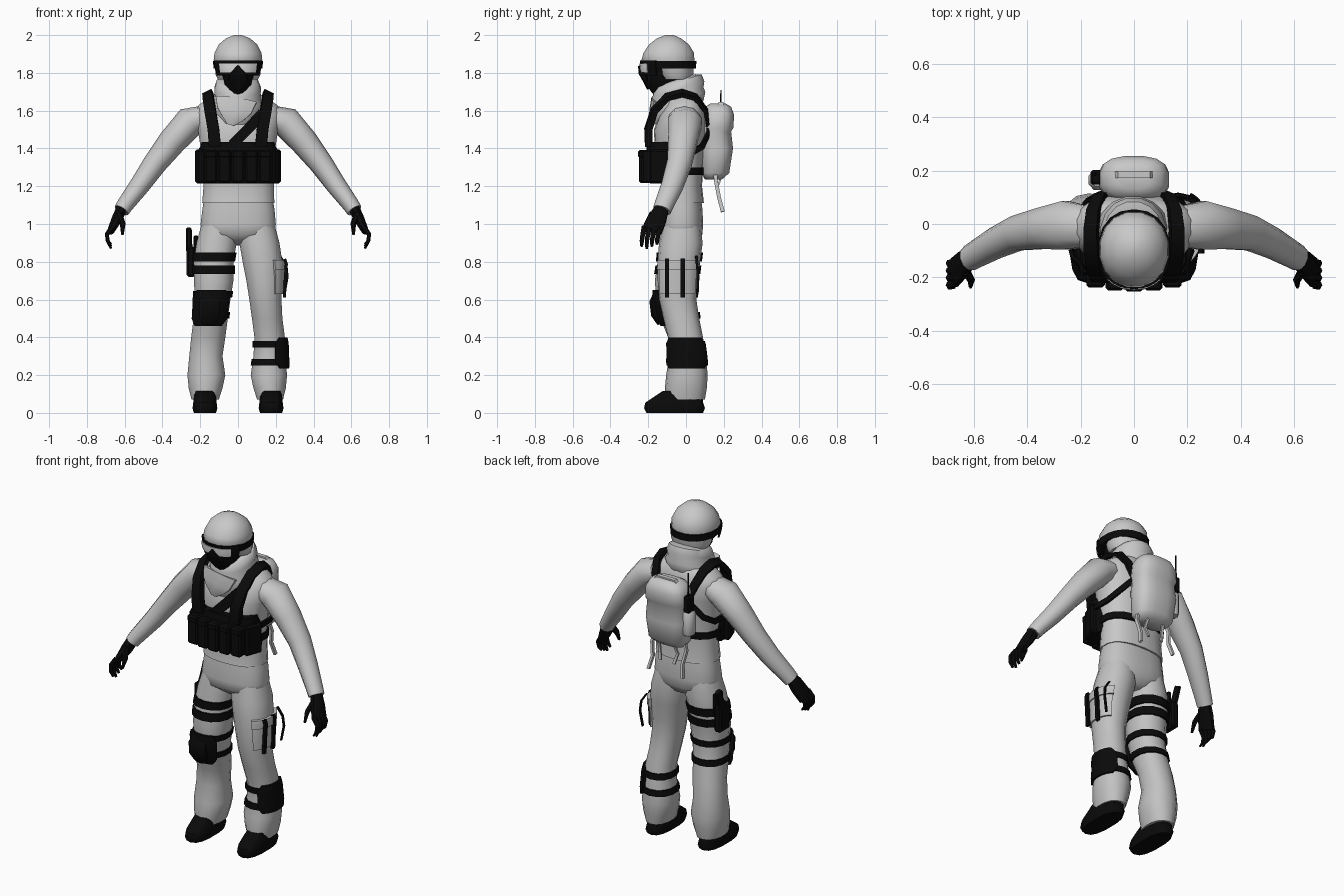
import bpy, bmesh, math
from mathutils import Vector


def material(name, v):
    m = bpy.data.materials.new(name)
    m.diffuse_color = (v, v, v, 1)
    return m


CLOTH = material("light grey cloth", 0.58)
TROUSER = material("trouser grey", 0.54)
BLACK = material("black gear", 0.003)
LENS = material("pale lens", 0.75)


def skin(name, rings, mat, angle=50):
    """Join equal-length closed rings of points into a capped solid."""
    bm = bmesh.new()
    rows = [[bm.verts.new(p) for p in r] for r in rings]
    n = len(rows[0])
    for a, b in zip(rows, rows[1:]):
        for i in range(n):
            bm.faces.new((a[i], a[(i + 1) % n], b[(i + 1) % n], b[i]))
    bm.faces.new(rows[0])
    bm.faces.new(rows[-1])
    bmesh.ops.recalc_face_normals(bm, faces=bm.faces)
    me = bpy.data.meshes.new(name)
    bm.to_mesh(me)
    bm.free()
    me.materials.append(mat)
    me.shade_smooth()
    me.set_sharp_from_angle(angle=math.radians(angle))
    ob = bpy.data.objects.new(name, me)
    bpy.context.collection.objects.link(ob)
    return ob


def spow(v, p):
    return math.copysign(abs(v) ** p, v)


def oval(ring, grow, angles, p, tilt=0):
    z, x0, x1, y0, y1 = ring
    out = []
    for a in angles:
        y = (y1 - y0 + 2 * grow) / 2 * spow(math.sin(a), 2 / p)
        out.append((((x0 + x1) / 2 + ((x1 - x0) / 2 + grow) * spow(math.cos(a), 2 / p)),
                    (y0 + y1) / 2 + y, z + tilt * y))
    return out


def loft(name, rings, mat, n=14, p=2.2, tilt=0, angle=50):
    """Stack of horizontal ovals: (z, x0, x1, y0, y1)."""
    ang = [2 * math.pi * (i + 0.5) / n for i in range(n)]
    return skin(name, [oval(r, 0, ang, p, tilt) for r in rings], mat, angle)


def at(profile, z):
    pr = sorted(profile)
    for a, b in zip(pr, pr[1:]):
        if a[0] <= z <= b[0]:
            t = (z - a[0]) / (b[0] - a[0])
            return tuple(u + (v - u) * t for u, v in zip(a, b))


def wrap(name, profile, z0, z1, grow, mat, arc=None, p=2.2, n=14, taper=0):
    """Band or partial plate hugging a profile; arc in degrees, -90 is front."""
    if arc is None:
        ang = [2 * math.pi * (i + 0.5) / n for i in range(n)]
        return skin(name, [oval(at(profile, z), grow, ang, p) for z in (z0, (z0 + z1) / 2, z1)], mat)
    rings = []
    for f in (0, .2, .5, .8, 1):
        z = z0 + (z1 - z0) * f
        cut = taper if f in (0, 1) else 0
        g = grow * (.7 if cut else 1)
        a0, a1 = arc[0] + cut, arc[1] - cut
        ang = [math.radians(a0 + (a1 - a0) * i / n) for i in range(n + 1)]
        rings.append(oval(at(profile, z), g, ang, p) + oval(at(profile, z), 0, ang[::-1], p))
    return skin(name, rings, mat)


def sweep(name, pts, mat, hint=(0, 1, 0), n=8, s=1):
    """Tube through (x, y, z, half size along hint, half size across)."""
    c = [Vector((q[0] * s, q[1], q[2])) for q in pts]
    h = Vector((hint[0] * s, hint[1], hint[2]))
    k = math.sqrt(2) if n == 4 else 1
    rings = []
    for i, q in enumerate(pts):
        t = (c[min(i + 1, len(c) - 1)] - c[max(i - 1, 0)]).normalized()
        u = (h - t * h.dot(t)).normalized()
        v = t.cross(u)
        rings.append([c[i] + k * (u * q[3] * math.cos(a) + v * q[4] * math.sin(a))
                      for a in [2 * math.pi * (j + 0.5) / n for j in range(n)]])
    return skin(name, rings, mat)


def strap(name, pts, w, th, mat, hint=(1, 0, 0), s=1):
    return sweep(name, [(*q, w / 2, th / 2) for q in pts], mat, hint, 4, s)


def box(name, c, size, mat, bevel=0.01, rz=0):
    bm = bmesh.new()
    bmesh.ops.create_cube(bm, size=1)
    bmesh.ops.scale(bm, vec=size, verts=bm.verts)
    bmesh.ops.bevel(bm, geom=bm.edges[:], offset=bevel, segments=1, affect='EDGES')
    me = bpy.data.meshes.new(name)
    bm.to_mesh(me)
    bm.free()
    me.materials.append(mat)
    ob = bpy.data.objects.new(name, me)
    ob.location = c
    ob.rotation_euler.z = rz
    bpy.context.collection.objects.link(ob)
    return ob


# Torso and hips
TORSO = [(1.11, -.192, .195, -.142, .095), (1.2, -.185, .192, -.13, .085), (1.3, -.19, .19, -.145, .09),
         (1.4, -.2, .2, -.165, .1), (1.5, -.215, .215, -.17, .11), (1.58, -.235, .235, -.14, .11),
         (1.63, -.21, .21, -.11, .095), (1.67, -.15, .15, -.1, .085), (1.7, -.08, .08, -.09, .05)]
loft("jacket", TORSO, CLOTH, 18, 2.4)
loft("hips", [(1.18, -.175, .175, -.12, .075), (1.08, -.19, .195, -.132, .088), (1.0, -.2, .202, -.14, .092),
              (.945, -.195, .2, -.138, .088), (.9, -.08, .08, -.08, .06), (.885, -.03, .03, -.04, .03)],
     TROUSER, 20, 2.5, 0, 70)

# Legs: one profile, the right one mirrored with its knee a little forward
LEG = [(1.1, .02, .17, -.11, .06), (1.0, .006, .195, -.122, .075), (.9, .005, .222, -.143, .088),
       (.8, .022, .237, -.15, .075), (.7, .042, .235, -.15, .062), (.6, .058, .232, -.142, .055),
       (.5, .072, .237, -.12, .07), (.4, .085, .25, -.095, .09), (.3, .08, .252, -.088, .105),
       (.2, .065, .262, -.105, .115), (.13, .08, .255, -.112, .11), (.07, .1, .24, -.11, .1)]
RLEG = [(z, -x1 - (.008 if z < .35 else 0), -x0 + (.02 if .35 < z < .75 else 0),
         y0 - (.015 if .45 < z < .75 else 0), y1) for z, x0, x1, y0, y1 in LEG]
loft("left_trouser_leg", LEG, TROUSER)
loft("right_trouser_leg", RLEG, TROUSER)

# Boots
for s, side in ((1, "left"), (-1, "right")):
    rows = [(0, .115, .235, -.21, .09), (.025, .108, .242, -.222, .1), (.055, .112, .238, -.215, .09),
            (.085, .115, .235, -.17, .088), (.115, .12, .232, -.125, .085)]
    loft(side + "_boot", [(z, min(a * s, b * s), max(a * s, b * s), c, d) for z, a, b, c, d in rows],
         BLACK, 14, 2.6, 0, 40)

# Arms and gloves
for s, side in ((1, "left"), (-1, "right")):
    sweep(side + "_sleeve", [(.17, -.01, 1.57, .08, .06), (.255, -.005, 1.54, .095, .083),
                             (.35, -.018, 1.435, .08, .074), (.44, -.035, 1.32, .068, .063),
                             (.52, -.072, 1.205, .06, .054), (.595, -.115, 1.105, .052, .045),
                             (.617, -.128, 1.072, .05, .042)], CLOTH, n=10, s=s)
    sweep(side + "_glove_palm", [(.607, -.12, 1.1, .035, .032), (.64, -.15, 1.03, .052, .03),
                                 (.672, -.18, .965, .058, .02)], BLACK, s=s)
    for i in range(4):
        y = -.14 - .027 * i
        sweep(side + "_glove_finger", [(.664, y, .985, .015, .015), (.694, y - .008, .945, .014, .012),
                                       (.69, y - .013, .91, .013, .01),
                                       (.672, y - .014, .87 + .012 * abs(i - 2), .008, .006)],
              BLACK, n=6, s=s)
    sweep(side + "_glove_thumb", [(.632, -.175, 1.055, .02, .018), (.61, -.208, 1.0, .016, .015),
                                  (.612, -.235, .945, .008, .007)], BLACK, n=6, s=s)

# Head, goggles and helmet
HEAD = [(1.66, -.05, .05, -.15, .0), (1.7, -.05, .05, -.185, .0), (1.74, -.072, .072, -.208, .01),
        (1.8, -.088, .088, -.215, .01), (1.88, -.09, .09, -.2, .01)]
loft("face_mask", HEAD, BLACK)
loft("helmet_shell", [(1.85, -.128, .128, -.225, .045), (1.868, -.131, .131, -.238, .047),
                      (1.905, -.127, .127, -.228, .045), (1.95, -.104, .104, -.198, .018),
                      (1.983, -.065, .065, -.155, -.025), (2.0, -.02, .02, -.11, -.065)], CLOTH, 16, 2.1)
loft("helmet_neck_guard", [(1.765, -.108, .108, -.13, .03), (1.79, -.12, .12, -.15, .04),
                           (1.86, -.125, .125, -.17, .044)], CLOTH, 16, 2.1)
GOG = [(1.77, -.108, .108, -.222, .03), (1.82, -.125, .125, -.23, .046), (1.87, -.129, .129, -.234, .05)]
wrap("goggle_strap", GOG, 1.822, 1.862, .006, BLACK, n=18)
wrap("goggle_frame", GOG, 1.785, 1.866, .01, BLACK, (-155, -25), n=12)
wrap("goggle_lens", GOG, 1.803, 1.85, .014, LENS, (-133, -47), n=10)
sweep("mask_nose", [(0, -.248, 1.838, .005, .006), (0, -.238, 1.8, .045, .014), (0, -.215, 1.765, .06, .016),
                    (0, -.195, 1.715, .02, .012)], BLACK, (1, 0, 0), 6)

# Scarf with two soft folds and a front drape
loft("scarf", [(1.56, -.11, .1, -.17, .06), (1.61, -.137, .13, -.19, .095), (1.655, -.142, .135, -.187, .105),
               (1.685, -.124, .12, -.178, .095), (1.715, -.128, .124, -.18, .1), (1.755, -.114, .108, -.165, .085),
               (1.765, -.085, .08, -.14, .05)], CLOTH, 16, 2.1, .3)
sweep("scarf_drape", [(-.01, -.155, 1.66, .115, .03), (-.02, -.175, 1.6, .095, .02), (-.03, -.18, 1.56, .06, .015),
                      (-.04, -.178, 1.525, .02, .008)], CLOTH, (1, 0, 0), 10)

# Chest rig with pouches
loft("chest_rig", [(1.215, -.195, .195, -.19, .0), (1.24, -.207, .205, -.2, .01), (1.38, -.207, .205, -.212, .0),
                   (1.435, -.195, .195, -.205, -.03)], BLACK, 18, 2.8)
for i in range(5):
    x = -.144 + .072 * i
    box("rig_pouch", (x, -.215 + .7 * x * x, 1.298), (.068, .07, .16), BLACK)
    box("rig_pouch_flap", (x, -.218 + .7 * x * x, 1.37), (.069, .07, .045), BLACK)
for s in (1, -1):
    box("rig_side_pouch", (.188 * s, -.135, 1.305), (.05, .11, .18), BLACK, rz=-.35 * s)
wrap("rig_waist_strap", TORSO, 1.26, 1.3, .01, BLACK, p=2.4, n=18)
for s, side in ((1, "left"), (-1, "right")):
    sweep(side + "_shoulder_strap", [(.122, -.197, 1.41, .032, .02), (.13, -.2, 1.5, .03, .02),
                                     (.147, -.168, 1.6, .029, .016), (.158, -.1, 1.672, .028, .013),
                                     (.16, -.02, 1.693, .027, .012), (.152, .05, 1.672, .025, .012),
                                     (.13, .105, 1.6, .023, .01), (.09, .12, 1.5, .02, .009)],
          BLACK, (1, 0, -.5), 4, s)
    strap(side + "_back_strap", [(.06, .122, 1.56), (.12, .118, 1.48), (.18, .085, 1.41), (.208, .02, 1.37),
                                 (.21, -.08, 1.37)], .032, .014, BLACK, (0, 0, 1), s)
strap("chest_diagonal_strap", [(-.03, -.188, 1.42), (.05, -.192, 1.5), (.13, -.178, 1.585)], .055, .02, BLACK)

# Backpack, radio and loose ties
loft("backpack", [(1.235, -.09, .09, .1, .19), (1.27, -.122, .122, .08, .23), (1.4, -.132, .132, .08, .25),
                  (1.49, -.127, .127, .08, .24), (1.51, -.133, .133, .08, .253), (1.58, -.128, .128, .085, .255),
                  (1.62, -.105, .105, .1, .24), (1.638, -.06, .06, .13, .21)], CLOTH, 16, 2.8, 0, 60)
strap("pack_handle", [(-.07, .185, 1.625), (-.06, .185, 1.642), (.06, .185, 1.642), (.07, .185, 1.625)],
      .025, .01, CLOTH, (0, 1, 0))
loft("canteen", [(1.33, -.165, -.105, .13, .2), (1.35, -.172, -.1, .125, .205), (1.46, -.172, -.1, .125, .205),
                 (1.48, -.16, -.11, .14, .19)], CLOTH, 8)
box("radio", (-.142, .175, 1.52), (.042, .055, .1), BLACK, .008)
sweep("radio_antenna", [(-.145, .185, 1.56, .006, .006), (-.145, .185, 1.71, .004, .004)], BLACK, n=6)
for s in (1, -1):
    strap("pack_tie", [(.09, .15, 1.3), (.115, .16, 1.22), (.1, .175, 1.14), (.115, .195, 1.065)],
          .02, .014, CLOTH, (0, 1, 0), s)
    strap("pack_short_tie", [(.05, .19, 1.26), (.06, .165, 1.19), (.045, .18, 1.13)], .016, .01, CLOTH, (1, 0, 0), s)

# Right thigh holster and knee pad
for z in (.735, .802):
    wrap("holster_strap", RLEG, z, z + .046, .009, BLACK)
box("holster", (-.25, .01, .8), (.045, .1, .16), BLACK)
box("holster_hanger", (-.222, .01, .88), (.025, .07, .12), BLACK, .006)
sweep("pistol_grip", [(-.258, .02, .86, .03, .018), (-.26, .045, .92, .024, .016),
                      (-.26, .065, .975, .024, .015)], BLACK, n=6)
for z in (.5, .61):
    wrap("right_knee_strap", RLEG, z, z + .035, .008, BLACK)
wrap("right_knee_pad", RLEG, .46, .65, .022, BLACK, (-150, -42), taper=14)
sweep("right_knee_cap", [(-.155, -.135, .475, .045, .02), (-.152, -.163, .52, .06, .024),
                         (-.15, -.172, .59, .06, .024), (-.148, -.155, .635, .045, .015)], BLACK, (1, 0, 0), 8)

# Left slipped knee pad and cargo pocket
for z in (.25, .345):
    wrap("left_knee_strap", LEG, z, z + .035, .008, BLACK)
wrap("left_knee_pad", LEG, .235, .4, .018, BLACK, (-72, 66), taper=16)
wrap("cargo_pocket", LEG, .63, .79, .01, TROUSER, (-58, 55))
wrap("cargo_pocket_flap", LEG, .76, .81, .018, TROUSER, (-60, 57))
for y in (-.1, -.017):
    strap("pocket_strap", [(.247, y, .815), (.256, y, .79), (.25, y, .7), (.246, y, .61)],
          .022, .016, BLACK, (0, 1, 0))
strap("pocket_loose_tie", [(.225, .055, .83), (.258, .06, .78), (.264, .064, .72), (.248, .06, .63)],
      .014, .008, BLACK, (0, 1, 0))
